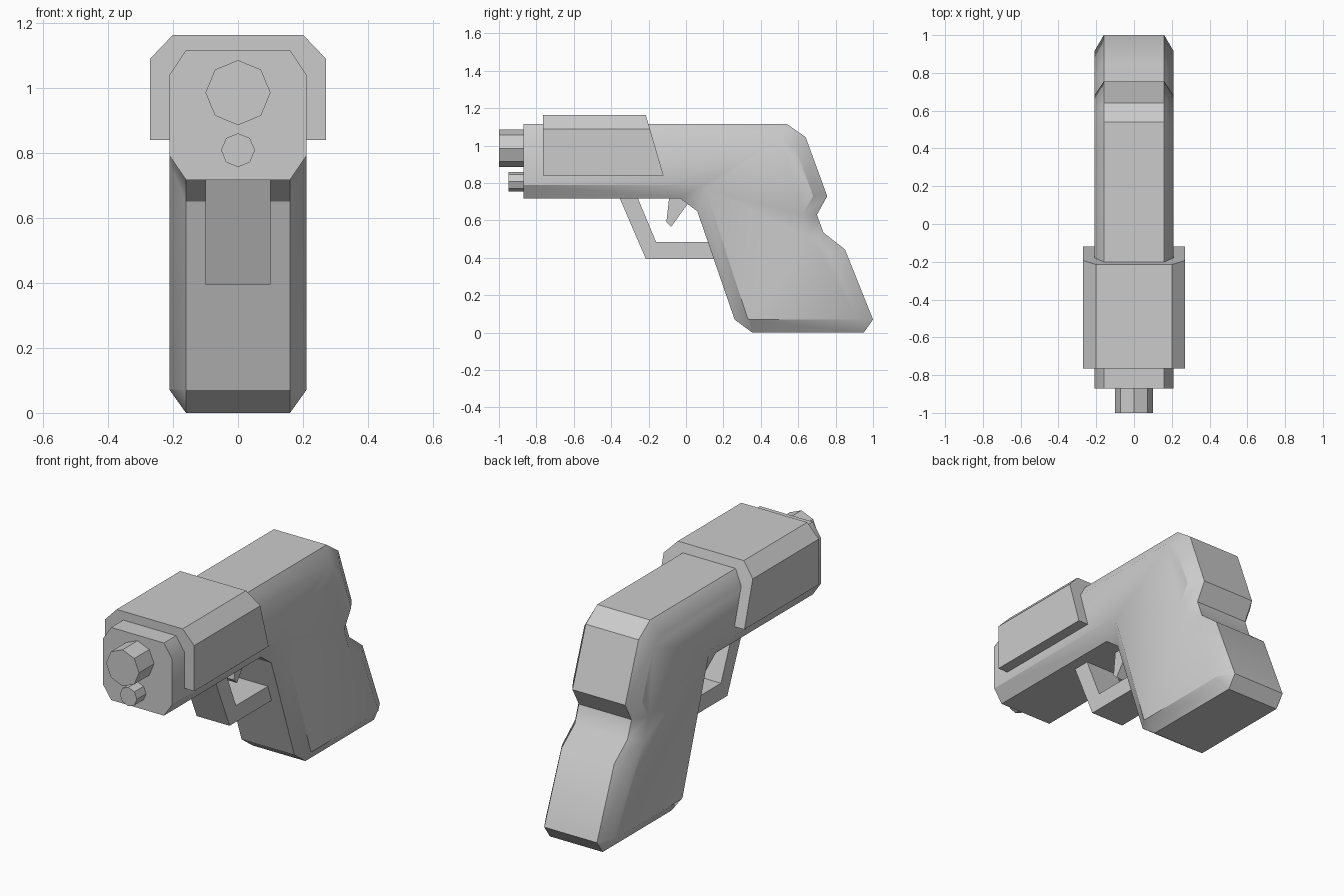
import bpy, bmesh, math

if "Cube" in bpy.data.objects:
    bpy.data.objects.remove(bpy.data.objects["Cube"])


def loft(name, rings, smooth=None):
    """Join equal-length rings of points with quads and cap both ends."""
    bm = bmesh.new()
    loops = [[bm.verts.new(p) for p in ring] for ring in rings]
    n = len(loops[0])
    for a, b in zip(loops, loops[1:]):
        for i in range(n):
            j = (i + 1) % n
            bm.faces.new((a[i], a[j], b[j], b[i]))
    bm.faces.new(loops[0][::-1])
    bm.faces.new(loops[-1])
    bmesh.ops.recalc_face_normals(bm, faces=bm.faces)
    mesh = bpy.data.meshes.new(name)
    bm.to_mesh(mesh)
    bm.free()
    obj = bpy.data.objects.new(name, mesh)
    bpy.context.collection.objects.link(obj)
    if smooth:
        bpy.ops.object.select_all(action='DESELECT')
        obj.select_set(True)
        bpy.context.view_layer.objects.active = obj
        bpy.ops.object.shade_smooth_by_angle(angle=math.radians(smooth))
    return obj


def side_ring(profile, x):
    return [(x, y, z) for y, z in profile]


def plate(name, profile, half_width):
    return loft(name, [side_ring(profile, x) for x in (-half_width, half_width)])


def muzzle(name, radius, z, y0, y1):
    ring = [(radius * math.cos(i * math.pi / 4), radius * math.sin(i * math.pi / 4))
            for i in range(8)]
    return loft(name, [[(x, y, z + dz) for x, dz in ring] for y in (y0, y1)])


# Body and grip: outline, and the inset outline of the flat side panels
outline = [(-0.87, 1.115), (0.54, 1.115), (0.64, 1.045), (0.755, 0.73),
           (0.70, 0.63), (0.735, 0.535), (0.85, 0.445), (1.0, 0.07),
           (0.95, 0), (0.355, 0), (0.26, 0.07), (0.06, 0.65),
           (-0.03, 0.717), (-0.87, 0.717)]
panel = [(-0.87, 1.04), (0.51, 1.04), (0.58, 1.0), (0.68, 0.73),
         (0.62, 0.63), (0.66, 0.515), (0.775, 0.42), (0.915, 0.075),
         (0.905, 0.07), (0.34, 0.07), (0.33, 0.075), (0.105, 0.765),
         (0.09, 0.79), (-0.87, 0.79)]
loft("body_and_grip", [side_ring(panel, -0.21), side_ring(outline, -0.16),
                       side_ring(outline, 0.16), side_ring(panel, 0.21)], 34)

# Slide cover: chamfered section with a slanted rear end
section = [(-0.27, 0.84, -0.12), (-0.27, 1.09, -0.193), (-0.20, 1.163, -0.215),
           (0.20, 1.163, -0.215), (0.27, 1.09, -0.193), (0.27, 0.84, -0.12)]
loft("slide_cover", [[(x, -0.765, z) for x, z, _ in section],
                     [(x, y, z) for x, z, y in section]])

# Muzzle tubes
muzzle("barrel", 0.10, 0.985, -1.0, -0.86)
muzzle("guide_rod", 0.052, 0.808, -0.95, -0.86)

# Trigger guard and trigger
plate("trigger_guard", [(-0.357, 0.725), (-0.215, 0.395), (0.17, 0.395),
                        (0.14, 0.485), (-0.16, 0.485), (-0.26, 0.725)], 0.10)
plate("trigger", [(-0.09, 0.725), (-0.105, 0.59), (-0.08, 0.565),
                  (0.01, 0.69), (0.01, 0.725)], 0.05)
